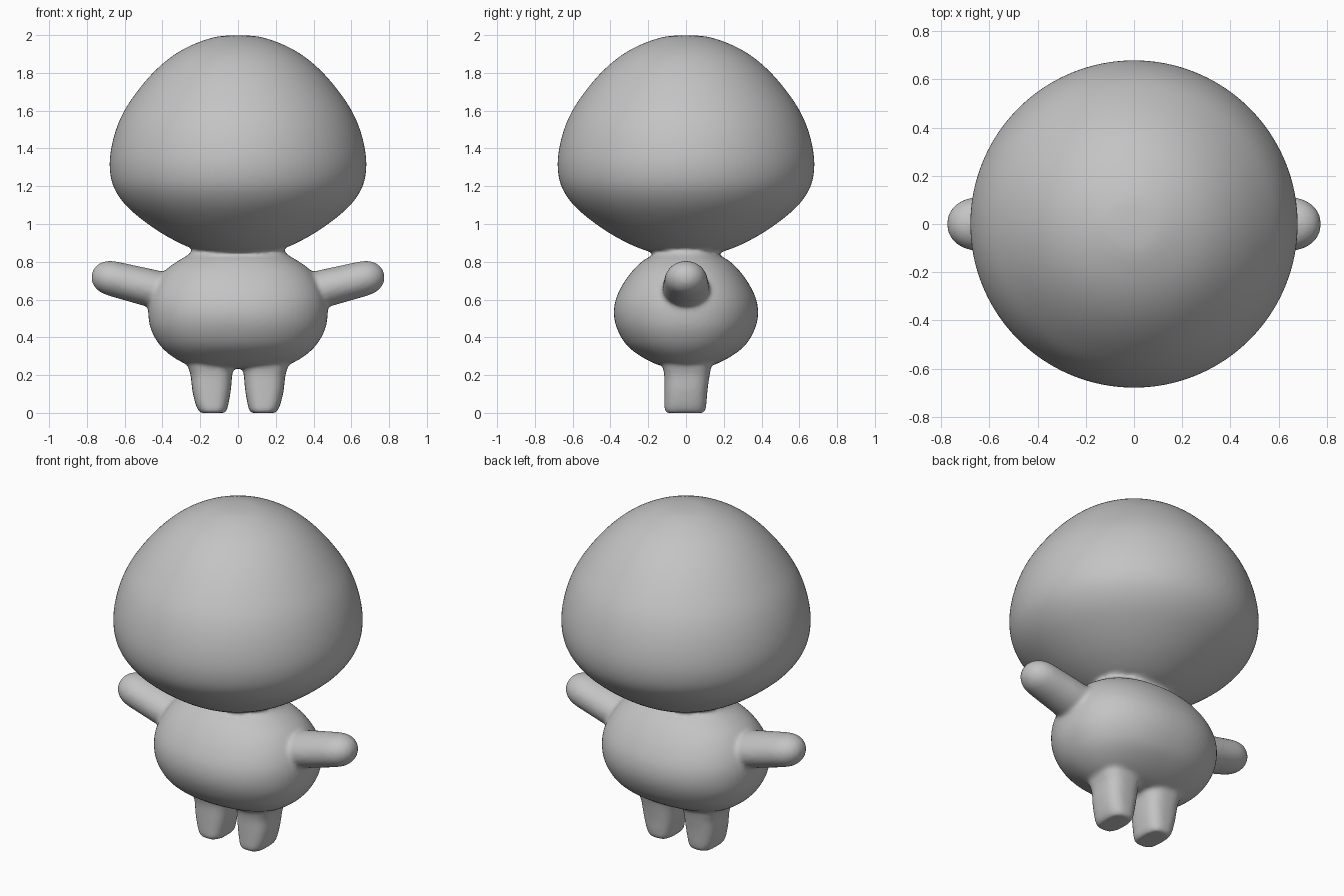
import bpy, bmesh, math
from mathutils import Matrix, Vector

if "Cube" in bpy.data.objects:
    bpy.data.objects.remove(bpy.data.objects["Cube"])

clay = bpy.data.materials.new("clay grey")
clay.diffuse_color = (0.55, 0.55, 0.55, 1)
clay.use_nodes = True
clay.node_tree.nodes["Principled BSDF"].inputs["Base Color"].default_value = clay.diffuse_color

bm = bmesh.new()


def spline(pts, steps=5):
    """Smooth curve through the section values."""
    out = []
    for i in range(len(pts) - 1):
        p0, p1 = pts[max(i - 1, 0)], pts[i]
        p2, p3 = pts[i + 1], pts[min(i + 2, len(pts) - 1)]
        for s in range(steps):
            t = s / steps
            out.append([0.5 * (2 * b + (c - a) * t + (2 * a - 5 * b + 4 * c - d) * t * t
                               + (3 * b - a - 3 * c + d) * t ** 3)
                        for a, b, c, d in zip(p0, p1, p2, p3)])
    return out + [list(pts[-1])]


def loft(sections, matrix=Matrix(), power=2.0, sides=64):
    """Closed skin over sections (z, half width x, half depth y, centre x, centre y)."""
    rings = []
    for z, rx, ry, cx, cy in spline([tuple(s) + (0,) * (5 - len(s)) for s in sections]):
        rx, ry = max(rx, 0.002), max(ry, 0.002)
        ring = []
        for k in range(sides):
            a = 2 * math.pi * k / sides
            c, s = math.cos(a), math.sin(a)
            x = math.copysign(abs(c) ** (2 / power), c)
            y = math.copysign(abs(s) ** (2 / power), s)
            ring.append(bm.verts.new(matrix @ Vector((cx + rx * x, cy + ry * y, z))))
        rings.append(ring)
    for a, b in zip(rings, rings[1:]):
        for k in range(sides):
            j = (k + 1) % sides
            bm.faces.new((a[k], a[j], b[j], b[k]))
    bm.faces.new(rings[0])
    bm.faces.new(rings[-1])


# Head: large round dome with a tapered underside
head = [(0, 2.0), (.12, 1.99), (.25, 1.945), (.36, 1.88), (.46, 1.79), (.55, 1.68),
        (.615, 1.575), (.658, 1.46), (.679, 1.34), (.672, 1.24), (.64, 1.16),
        (.575, 1.08), (.47, .995), (.35, .92), (.22, .862), (.1, .84), (0, .835)]
loft([(z, r, r) for r, z in head], sides=96)

# Torso: plump, wider than deep
loft([(.235, .02, .01), (.24, .17, .08), (.255, .265, .15), (.30, .35, .24),
      (.36, .415, .315), (.44, .46, .363), (.52, .475, .382), (.60, .47, .372),
      (.68, .44, .335), (.75, .39, .285), (.80, .325, .235), (.84, .26, .175),
      (.89, .22, .15)], power=2.2)

for side in (-1, 1):
    # Arms: stubby rounded tubes, rising outward
    tilt = Matrix.Translation((side * .30, 0, .62)) @ Matrix.Rotation(side * math.radians(76), 4, 'Y')
    loft([(0, .10, .125), (.15, .10, .125), (.28, .096, .118), (.38, .092, .110),
          (.43, .082, .094), (.465, .058, .066), (.483, .03, .034), (.488, 0, 0)], tilt)
    # Legs: short, tapering to flat feet
    loft([(0, .066, .10, side * .135, -.005), (.015, .076, .108, side * .135, -.005),
          (.05, .088, .111, side * .138, -.003), (.12, .102, .114, side * .14, 0),
          (.20, .110, .120, side * .141, .005), (.26, .122, .130, side * .145, .005),
          (.36, .122, .130, side * .145, .005)], power=2.8)

bmesh.ops.recalc_face_normals(bm, faces=bm.faces)
mesh = bpy.data.meshes.new("figure_body")
bm.to_mesh(mesh)
bm.free()
mesh.materials.append(clay)
figure = bpy.data.objects.new("figure_body", mesh)
bpy.context.collection.objects.link(figure)

# Fuse the parts into one skin and soften the joins
fuse = figure.modifiers.new("fuse", 'REMESH')
fuse.mode = 'VOXEL'
fuse.voxel_size = 0.012
fuse.use_smooth_shade = True
soft = figure.modifiers.new("soften", 'SMOOTH')
soft.factor = 0.5
soft.iterations = 8
for p in mesh.polygons:
    p.use_smooth = True
